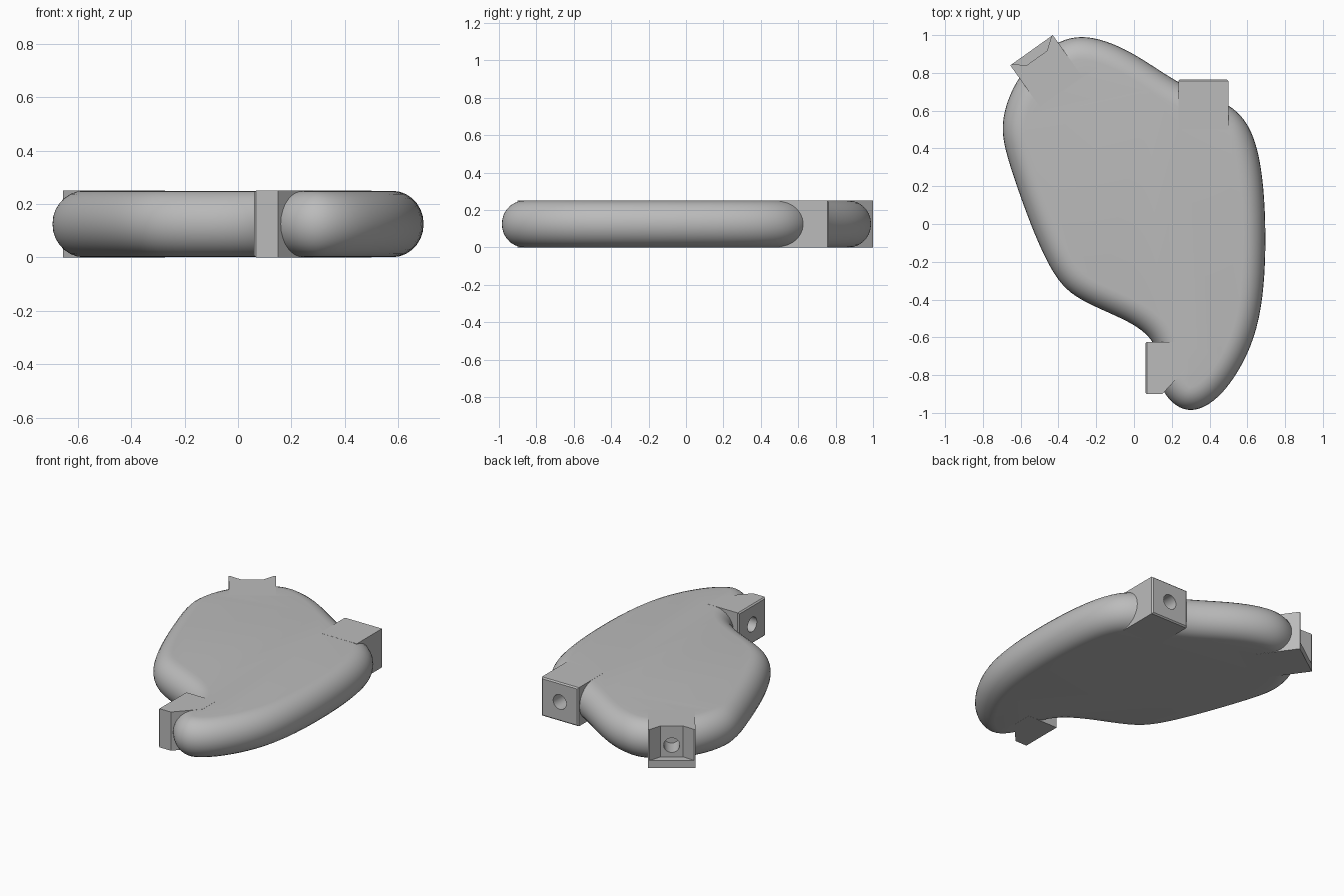
import bpy, bmesh, math
from mathutils import Vector

if "Cube" in bpy.data.objects:
    bpy.data.objects.remove(bpy.data.objects["Cube"])

H = 0.25
grey = bpy.data.materials.new("plain grey")
grey.diffuse_color = (0.5, 0.5, 0.5, 1)
grey.use_nodes = True
grey.node_tree.nodes["Principled BSDF"].inputs["Base Color"].default_value = grey.diffuse_color


def new_object(name, bm):
    bmesh.ops.recalc_face_normals(bm, faces=bm.faces[:])
    mesh = bpy.data.meshes.new(name)
    bm.to_mesh(mesh)
    bm.free()
    obj = bpy.data.objects.new(name, mesh)
    bpy.context.collection.objects.link(obj)
    mesh.materials.append(grey)
    return obj


def prism(name, pts, z0, z1):
    bm = bmesh.new()
    low = [bm.verts.new((x, y, z0)) for x, y in pts]
    top = [bm.verts.new((x, y, z1)) for x, y in pts]
    bm.faces.new(low)
    bm.faces.new(top)
    n = len(pts)
    for i in range(n):
        j = (i + 1) % n
        bm.faces.new((low[i], low[j], top[j], top[i]))
    return new_object(name, bm)


def closed_spline(pts, steps):
    out, n = [], len(pts)
    for i in range(n):
        a, b, c, d = (Vector(pts[(i + k - 1) % n]) for k in range(4))
        for s in range(steps):
            t = s / steps
            out.append(0.5 * (2 * b + (c - a) * t + (2 * a - 5 * b + 4 * c - d) * t * t
                              + (3 * b - a - 3 * c + d) * t ** 3))
    for _ in range(12):
        out = [(out[i - 1] + 2 * p + out[(i + 1) % len(out)]) / 4 for i, p in enumerate(out)]
    return out


def boolean(target, tool, operation):
    mod = target.modifiers.new(operation, 'BOOLEAN')
    mod.operation, mod.object, mod.solver = operation, tool, 'EXACT'
    bpy.context.view_layer.objects.active = target
    bpy.ops.object.modifier_apply(modifier=mod.name)
    bpy.data.objects.remove(tool)


# Rounded slab: spline outline swept with a half-round edge
outline = closed_spline([
    (-0.26, 1.0), (-0.08, 0.945), (0.08, 0.85), (0.23, 0.75), (0.37, 0.685), (0.5, 0.635),
    (0.61, 0.53), (0.675, 0.32), (0.698, 0.0), (0.69, -0.34), (0.64, -0.61), (0.53, -0.82),
    (0.42, -0.945), (0.30, -0.998), (0.2, -0.95), (0.14, -0.86), (0.125, -0.78), (0.13, -0.69),
    (0.09, -0.605), (0.0, -0.53), (-0.155, -0.46), (-0.315, -0.385), (-0.42, -0.28),
    (-0.525, -0.06), (-0.615, 0.185), (-0.685, 0.4), (-0.7, 0.53), (-0.665, 0.67),
    (-0.6, 0.79), (-0.51, 0.895), (-0.39, 0.97)], 5)
n = len(outline)
R, SEG, e = 0.118, 14, 0.0006
bm = bmesh.new()
rings = []
for k in range(SEG + 1):
    a = -math.pi / 2 + math.pi * k / SEG
    ring = []
    for i, p in enumerate(outline):
        t = (outline[(i + 1) % n] - outline[i - 1]).normalized()
        q = p + Vector((t.y, -t.x)) * R * (1 - math.cos(a))
        ring.append(bm.verts.new((q.x, q.y, H / 2 + (H / 2 - e) * math.sin(a))))
    rings.append(ring)
for lo, hi in zip(rings, rings[1:]):
    for i in range(n):
        j = (i + 1) % n
        bm.faces.new((lo[i], lo[j], hi[j], hi[i]))
bm.faces.new(rings[0])
bm.faces.new(rings[-1])
body = new_object("rounded_slab", bm)

# Corner mount frame: u runs along its outer face, w points outward
C = Vector((-0.5425, 0.92))
U = Vector((0.225, 0.16)).normalized()
W = Vector((-U.y, U.x))


def loc(u, w):
    return tuple(C + U * u + W * w)


# Three square mounts, with small chamfers on the outer faces of the first two
side = prism("side_mount", [(0.06, -0.9), (0.15, -0.9), (0.28, -0.76), (0.28, -0.625),
                            (0.06, -0.625)], 0, H)
back = prism("back_mount", [(0.235, 0.5), (0.5, 0.5), (0.5, 0.765), (0.235, 0.765)], 0, H)
corner = prism("corner_mount", [loc(-0.138, 0), loc(0.138, 0),
                                loc(0.138, -0.27), loc(-0.138, -0.27)], 0, H)
for obj, axis, value in ((side, 0, 0.06), (back, 1, 0.765)):
    bm = bmesh.new()
    bm.from_mesh(obj.data)
    edges = [ed for ed in bm.edges if all(abs(v.co[axis] - value) < 1e-4 for v in ed.verts)]
    bmesh.ops.bevel(bm, geom=edges, offset=0.008, segments=1, affect='EDGES')
    bm.to_mesh(obj.data)
    bm.free()
for obj in (side, back, corner):
    boolean(body, obj, 'UNION')

# Flared niche above a ledge on the corner mount
niche = prism("niche_cutter", [loc(-0.135, 0.02), loc(-0.13, 0), loc(-0.065, -0.05),
                               loc(0.065, -0.05), loc(0.13, 0), loc(0.135, 0.02)], 0.05, H + 0.1)
boolean(body, niche, 'DIFFERENCE')

# Round socket in each mount
for (x, y), d in (((0.06, -0.7625), Vector((-1, 0))), ((0.3675, 0.765), Vector((0, 1))),
                  (loc(0, -0.05), W)):
    bm = bmesh.new()
    bmesh.ops.create_cone(bm, cap_ends=True, segments=32, radius1=0.047, radius2=0.047, depth=0.26)
    socket = new_object("socket_cutter", bm)
    socket.rotation_mode = 'QUATERNION'
    socket.rotation_quaternion = Vector((d.x, d.y, 0)).to_track_quat('Z', 'Y')
    socket.location = (x, y, H / 2)
    bpy.context.view_layer.update()
    boolean(body, socket, 'DIFFERENCE')

# Smooth rounding with crisp mount edges
bpy.ops.object.select_all(action='DESELECT')
body.select_set(True)
bpy.context.view_layer.objects.active = body
bpy.ops.object.shade_smooth_by_angle(angle=math.radians(30))
